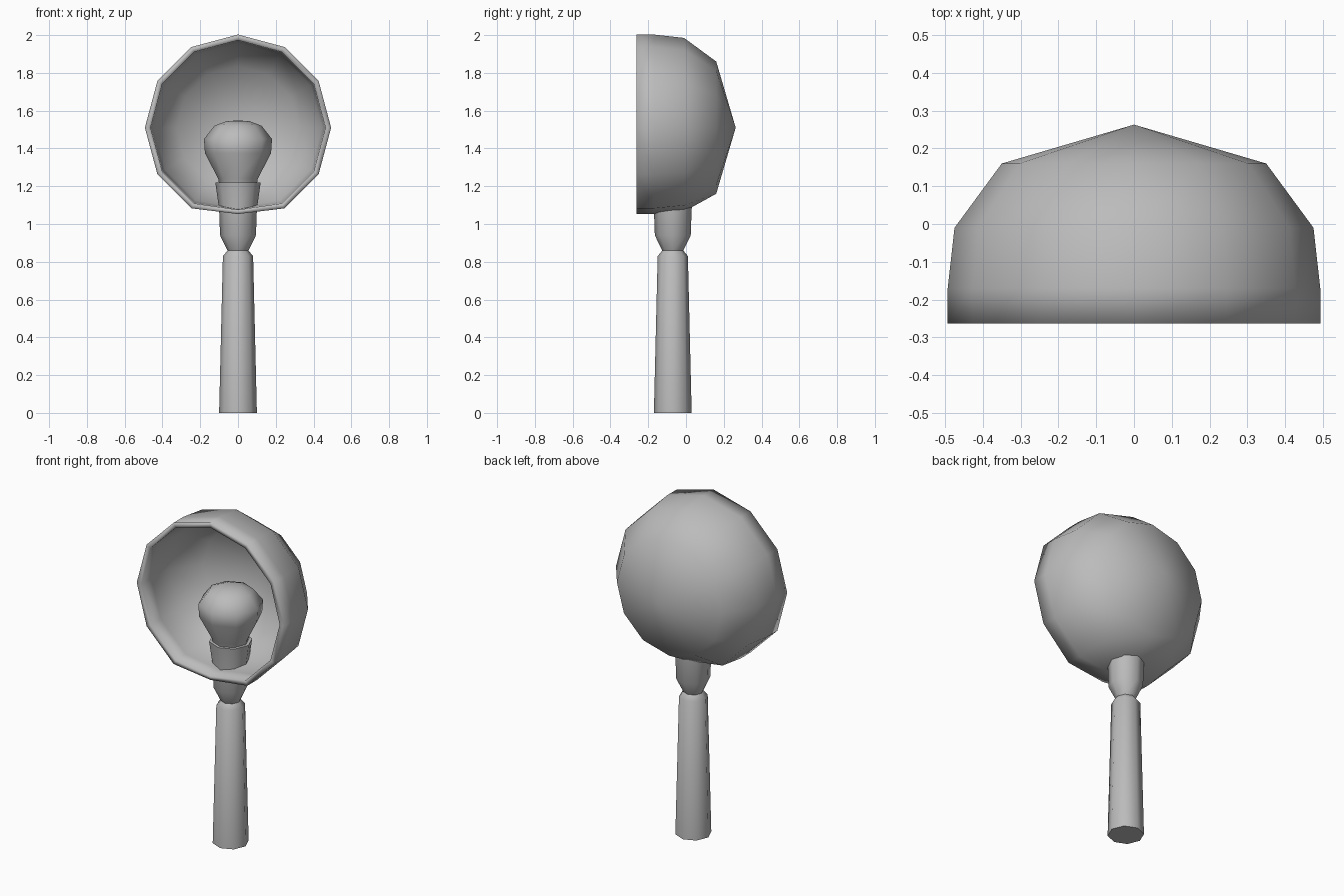
import bpy, bmesh, math

if "Cube" in bpy.data.objects:
    bpy.data.objects.remove(bpy.data.objects["Cube"])

grey = bpy.data.materials.new("plain_grey")
grey.diffuse_color = (0.5, 0.5, 0.5, 1)
grey.use_nodes = True
grey.node_tree.nodes["Principled BSDF"].inputs["Base Color"].default_value = grey.diffuse_color


def lathe(name, profile, sides, place, angle):
    """Revolve (radius, position) pairs; radius 0 makes a single tip point."""
    bm = bmesh.new()
    rings = []
    for r, t in profile:
        n = 1 if r == 0 else sides
        rings.append([bm.verts.new(place(r, t, 2 * math.pi * i / sides)) for i in range(n)])
    for a, b in zip(rings, rings[1:]):
        for i in range(sides):
            j = (i + 1) % sides
            quad = [a[i % len(a)], a[j % len(a)], b[j % len(b)], b[i % len(b)]]
            bm.faces.new(list(dict.fromkeys(quad)))
    # cap open ends
    for ring in (rings[0], rings[-1]):
        if len(ring) > 1:
            bm.faces.new(ring)
    bmesh.ops.recalc_face_normals(bm, faces=bm.faces)
    for f in bm.faces:
        f.smooth = True
    mesh = bpy.data.meshes.new(name)
    bm.to_mesh(mesh)
    bm.free()
    mesh.set_sharp_from_angle(angle=math.radians(angle))
    mesh.materials.append(grey)
    ob = bpy.data.objects.new(name, mesh)
    bpy.context.collection.objects.link(ob)
    return ob


def upright(r, z, a):
    return (r * math.cos(a), -0.07 + r * math.sin(a), z)


def facing_front(r, y, a):
    x, z = r * math.cos(a), r * math.sin(a)
    if z < -0.99 * r:  # the lowest point is slightly flattened
        z += max(0, r - 0.35) * 0.25
    return (x, y, 1.51 + z)


# reflector dish: outer shell, rim, inner shell
lathe("reflector_dish",
      [(0, 0.263), (0.35, 0.16), (0.475, -0.01), (0.493, -0.17), (0.493, -0.263),
       (0.463, -0.263), (0.46, -0.17), (0.445, -0.02), (0.325, 0.135), (0, 0.23)],
      12, facing_front, 120)

# handle
lathe("handle", [(0.1, 0), (0.08, 0.83), (0.055, 0.86)], 8, upright, 50)

# neck and bulb socket with a recessed top
lathe("neck_socket",
      [(0.055, 0.858), (0.095, 0.94), (0.1, 1.08), (0.12, 1.22), (0.1, 1.22), (0.09, 1.18)],
      8, upright, 50)

# bulb
lathe("bulb",
      [(0.095, 1.18), (0.105, 1.24), (0.175, 1.375), (0.18, 1.45), (0.125, 1.52),
       (0.06, 1.545), (0, 1.548)],
      8, upright, 60)
